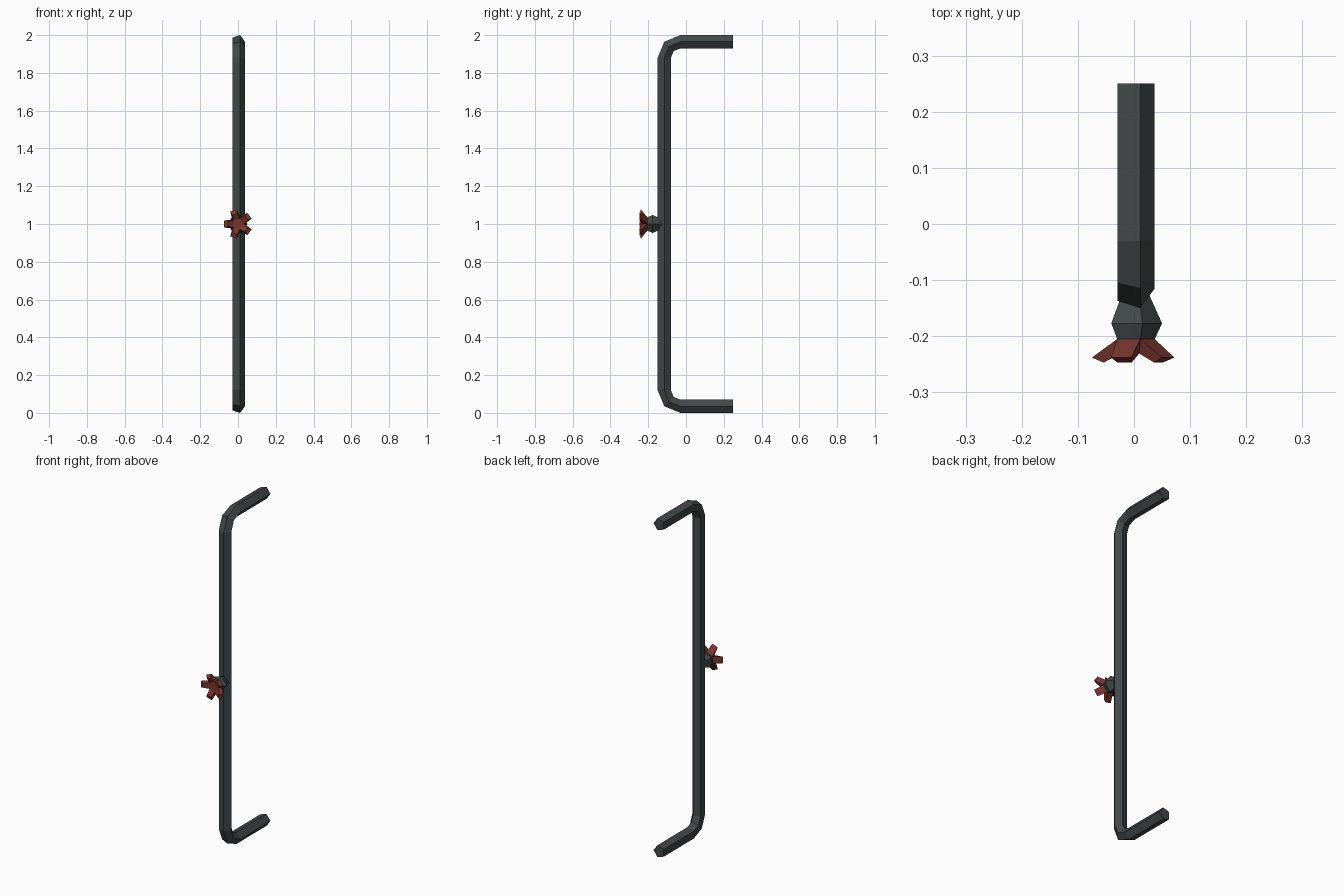
import bpy, bmesh, math
from mathutils import Vector

if "Cube" in bpy.data.objects:
    bpy.data.objects.remove(bpy.data.objects["Cube"])

SIDES = 5


def material(name, rgb):
    m = bpy.data.materials.new(name)
    m.diffuse_color = (*rgb, 1)
    m.use_nodes = True
    m.node_tree.nodes["Principled BSDF"].inputs["Base Color"].default_value = m.diffuse_color
    return m


dark_metal = material("dark metal", (0.055, 0.065, 0.065))
valve_red = material("valve red", (0.19, 0.037, 0.028))


def finish(bm, name, mat):
    bmesh.ops.recalc_face_normals(bm, faces=bm.faces[:])
    mesh = bpy.data.meshes.new(name)
    bm.to_mesh(mesh)
    bm.free()
    mesh.materials.append(mat)
    obj = bpy.data.objects.new(name, mesh)
    bpy.context.collection.objects.link(obj)
    return obj


def ring(bm, centre, normal, radius):
    """Pentagon with one corner on +x, lying in the plane of x and normal."""
    out = []
    for i in range(SIDES):
        a = math.tau * i / SIDES
        out.append(bm.verts.new(centre + radius * (math.cos(a) * Vector((1, 0, 0)) + math.sin(a) * normal)))
    return out


def bridge(bm, a, b):
    return [bm.faces.new((a[i], a[(i + 1) % SIDES], b[(i + 1) % SIDES], b[i])) for i in range(SIDES)]


def loft(bm, rings):
    for a, b in zip(rings, rings[1:]):
        bridge(bm, a, b)
    bm.faces.new(rings[0])
    bm.faces.new(rings[-1])


# Bent pipe: two horizontal ends joined to the upright by 90 degree bends
R, BEND = 0.0368, 0.085
stations = [(0.25, 1.88, 0)]
stations += [(-0.03, 1.88, t) for t in (0, 45, 90)]
stations += [(-0.03, 0.12, t) for t in (90, 135, 180)]
stations += [(0.25, 0.12, 180)]
bm = bmesh.new()
rings = []
for y, z, t in stations:
    n = Vector((0, -math.sin(math.radians(t)), math.cos(math.radians(t))))
    rings.append(ring(bm, Vector((0, y, z)) + BEND * n, n, R))
loft(bm, rings)
finish(bm, "pipe", dark_metal)

# Valve body: faceted bulb on the front of the pipe
UP = Vector((0, 0, 1))
bm = bmesh.new()
loft(bm, [ring(bm, Vector((0, y, 1)), UP, r)
          for y, r in ((-0.115, 0.022), (-0.177, 0.05), (-0.205, 0.037))])
finish(bm, "valve_body", dark_metal)

# Valve handle: pentagonal hub with an arm flaring forward from every side
bm = bmesh.new()
back = ring(bm, Vector((0, -0.205, 1)), UP, 0.037)
front = ring(bm, Vector((0, -0.231, 1)), UP, 0.030)
bm.faces.new(back)
bm.faces.new(front)
for i in range(SIDES):
    j = (i + 1) % SIDES
    a = math.tau * (i + 0.5) / SIDES
    out = Vector((math.cos(a), 0, math.sin(a)))
    side = Vector((-math.sin(a), 0, math.cos(a)))

    def tip(r, y, w):
        return bm.verts.new(out * r + side * w + Vector((0, y, 1)))

    b0, b1 = tip(0.075, -0.238, -0.019), tip(0.075, -0.238, 0.019)
    f0, f1 = tip(0.054, -0.247, -0.013), tip(0.054, -0.247, 0.013)
    for quad in ((back[i], back[j], b1, b0), (front[i], front[j], f1, f0),
                 (back[i], front[i], f0, b0), (back[j], front[j], f1, b1),
                 (b0, b1, f1, f0)):
        bm.faces.new(quad)
finish(bm, "valve_handle", valve_red)
